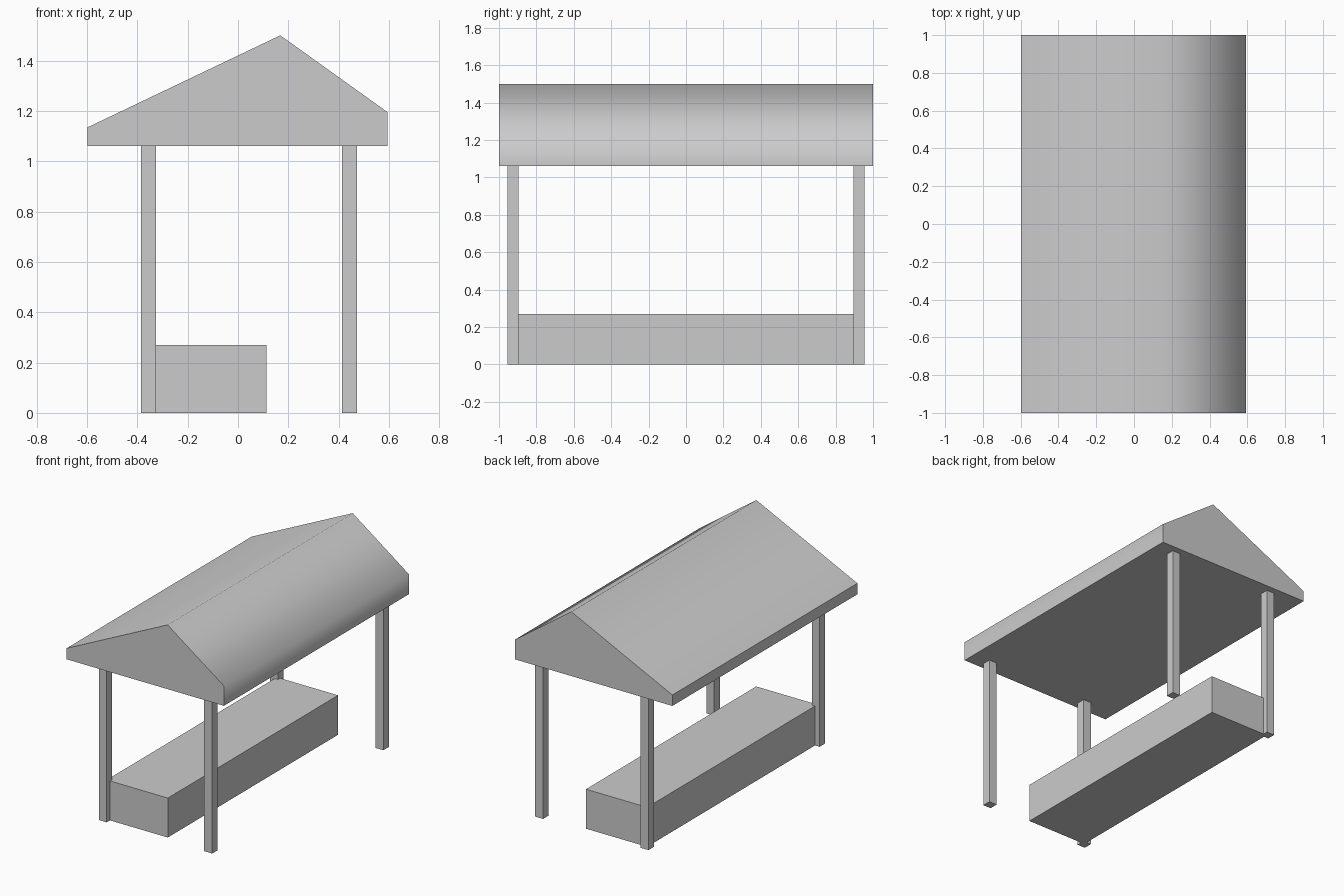
import bpy
import bmesh
import math

if "Cube" in bpy.data.objects:
    bpy.data.objects.remove(bpy.data.objects["Cube"])


def extruded(name, profile, y0, y1):
    """Extrude an (x, z) profile along y into a closed solid."""
    bm = bmesh.new()
    face = bm.faces.new([bm.verts.new((x, y0, z)) for x, z in profile])
    result = bmesh.ops.extrude_face_region(bm, geom=[face])
    verts = [g for g in result["geom"] if isinstance(g, bmesh.types.BMVert)]
    bmesh.ops.translate(bm, verts=verts, vec=(0, y1 - y0, 0))
    bmesh.ops.recalc_face_normals(bm, faces=bm.faces)
    mesh = bpy.data.meshes.new(name)
    bm.to_mesh(mesh)
    bm.free()
    obj = bpy.data.objects.new(name, mesh)
    bpy.context.collection.objects.link(obj)
    return obj


def box(name, x0, x1, y0, y1, z0, z1):
    return extruded(name, [(x0, z0), (x1, z0), (x1, z1), (x0, z1)], y0, y1)


# Solid asymmetric gable roof, softened over the ridge and right eave
roof = extruded("roof", [(-0.597, 1.06), (0.594, 1.06), (0.594, 1.195),
                         (0.168, 1.5), (-0.597, 1.135)], -1.0, 1.0)
bpy.context.view_layer.objects.active = roof
roof.select_set(True)
bpy.ops.object.shade_smooth_by_angle(angle=math.radians(63))

# Four square posts
for side, x in (("left", -0.355), ("right", 0.443)):
    for end, y in (("front", -0.925), ("back", 0.925)):
        box(f"{end}_{side}_post", x - 0.03, x + 0.03, y - 0.03, y + 0.03, 0, 1.06)

# Long block set between the left posts
box("counter_block", -0.35, 0.113, -0.92, 0.92, 0, 0.27)
